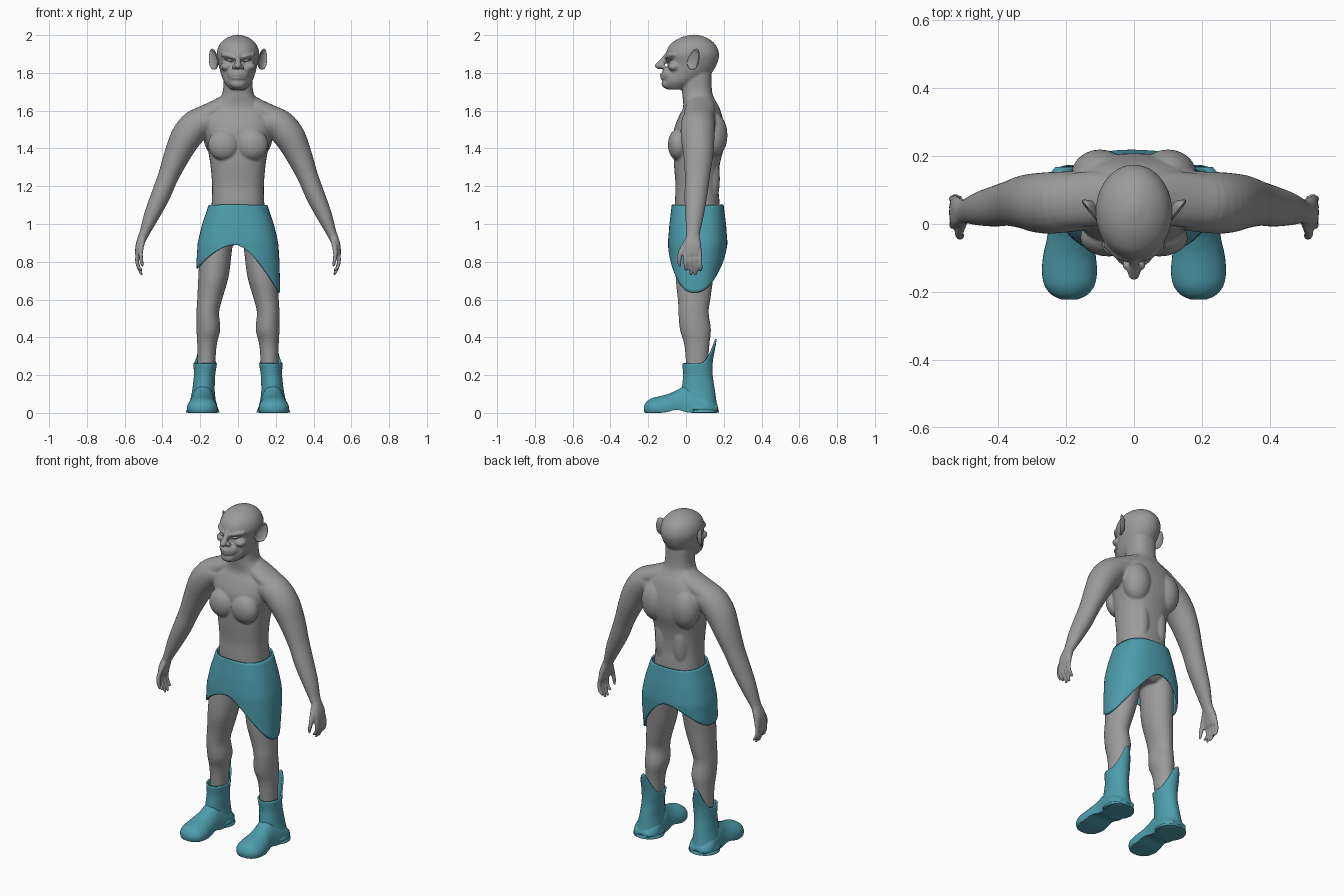
import bpy, bmesh, math
from mathutils import Vector, Matrix

cube = bpy.data.objects.get("Cube")
if cube:
    bpy.data.objects.remove(cube)

X, Y, Z = Vector((1, 0, 0)), Vector((0, 1, 0)), Vector((0, 0, 1))
SIDES = (("left", 1), ("right", -1))


def material(name, rgb):
    m = bpy.data.materials.new(name)
    m.use_nodes = True
    m.diffuse_color = (*rgb, 1)
    bsdf = m.node_tree.nodes["Principled BSDF"]
    bsdf.inputs["Base Color"].default_value = (*rgb, 1)
    bsdf.inputs["Roughness"].default_value = 0.7
    return m


skin = material("grey skin", (0.33, 0.33, 0.33))
teal = material("teal cloth", (0.075, 0.34, 0.42))


def finish(bm, name, mat):
    bmesh.ops.recalc_face_normals(bm, faces=bm.faces)
    for f in bm.faces:
        f.smooth = True
    mesh = bpy.data.meshes.new(name)
    bm.to_mesh(mesh)
    bm.free()
    mesh.materials.append(mat)
    ob = bpy.data.objects.new(name, mesh)
    bpy.context.collection.objects.link(ob)
    return ob


def spline(secs, steps):
    """Catmull-Rom interpolation through cross-sections."""
    pts = [Vector(s) for s in secs]
    out = []
    for i in range(len(pts) - 1):
        a, b, c, d = pts[max(i - 1, 0)], pts[i], pts[i + 1], pts[min(i + 2, len(pts) - 1)]
        for k in range(steps):
            t = k / steps
            out.append(0.5 * (2 * b + (c - a) * t + (2 * a - 5 * b + 4 * c - d) * t ** 2
                              + (3 * b - a - 3 * c + d) * t ** 3))
    return out + [pts[-1]]


def rounded(angle, power):
    c, s = math.cos(angle), math.sin(angle)
    return (math.copysign(abs(c) ** (2 / power), c), math.copysign(abs(s) ** (2 / power), s))


def bridge(bm, rings):
    n = len(rings[0])
    for a, b in zip(rings, rings[1:]):
        for i in range(n):
            bm.faces.new((a[i], a[(i + 1) % n], b[(i + 1) % n], b[i]))


def loft(bm, secs, sx=1, ref=Y, axis=None, power=2, n=24, steps=4, taper=0, floor=None):
    """Closed skin over sections (x, y, z, width radius, depth radius)."""
    rows = spline(secs, steps)
    rings = []
    for i, r in enumerate(rows):
        ahead, behind = rows[min(i + 1, len(rows) - 1)], rows[max(i - 1, 0)]
        t = axis or Vector((ahead - behind)[:3]).normalized()
        v = (ref - t * ref.dot(t)).normalized()
        u = v.cross(t)
        ring = []
        for k in range(n):
            c, s = rounded(math.tau * k / n, power)
            p = Vector(r[:3]) + u * c * max(r[3], .002) * (1 - taper * s) + v * s * max(r[4], .002)
            if floor:
                p.z = max(p.z, floor(p.y))
            ring.append(bm.verts.new((p.x * sx, p.y, p.z)))
        rings.append(ring)
    bridge(bm, rings)
    bm.faces.new(rings[0])
    bm.faces.new(rings[-1])


def blob(bm, centre, radii, sx=1):
    m = Matrix.Translation((centre[0] * sx, centre[1], centre[2])) @ Matrix.Diagonal((*radii, 1))
    bmesh.ops.create_icosphere(bm, subdivisions=3, radius=1, matrix=m)


def sleeve(name, secs, low, high, sx=1, power=2, n=64, rows=20):
    """Open cloth tube; secs are (z, x, y, rx, ry), low and high give edge heights."""
    def at(z):
        for a, b in zip(secs, secs[1:]):
            if z <= b[0]:
                break
        t = min(max((z - a[0]) / (b[0] - a[0]), 0), 1)
        return [p + (q - p) * t for p, q in zip(a, b)][1:]
    bm = bmesh.new()
    rings = []
    for j in range(rows + 1):
        ring = []
        for k in range(n):
            c, s = rounded(math.tau * k / n, power)
            z = low(c, s) + (high(c, s) - low(c, s)) * j / rows
            x, y, rx, ry = at(z)
            ring.append(bm.verts.new(((x + c * rx) * sx, y + s * ry, z)))
        rings.append(ring)
    bridge(bm, rings)
    ob = finish(bm, name, teal)
    soft = ob.modifiers.new("soften", "SMOOTH")
    soft.iterations = 3
    wall = ob.modifiers.new("thickness", "SOLIDIFY")
    wall.thickness = 0.009
    return ob


# Torso, neck and head
bm = bmesh.new()
loft(bm, [(0, .06, .89, .08, .08), (0, .065, .95, .15, .11), (0, .06, 1.1, .14, .118),
          (0, .058, 1.2, .137, .113), (0, .058, 1.32, .147, .122), (0, .07, 1.42, .165, .135),
          (0, .072, 1.5, .185, .135), (0, .077, 1.57, .18, .115), (0, .08, 1.62, .14, .095),
          (0, .06, 1.69, .083, .08), (0, .055, 1.8, .078, .08)], axis=Z, power=2.4, n=40)
loft(bm, [(0, -.05, 1.712, .04, .05), (0, -.025, 1.75, .073, .095), (0, .015, 1.8, .092, .12),
          (0, .035, 1.85, .104, .13), (0, .035, 1.9, .113, .14), (0, .036, 1.95, .098, .12),
          (0, .04, 1.985, .06, .073), (0, .042, 2.002, .012, .015)], axis=Z, n=40)

# Face, centre line
blob(bm, (0, -.095, 1.742), (.042, .035, .028))
blob(bm, (0, -.085, 1.79), (.058, .045, .042))
blob(bm, (0, -.142, 1.838), (.019, .024, .018))
loft(bm, [(0, -.095, 1.9, .015, .015), (0, -.115, 1.87, .014, .017), (0, -.138, 1.842, .019, .02)])
for z, y in ((1.792, -.128), (1.773, -.126)):
    loft(bm, [(-.042, y + .028, z - .003, .007, .009), (0, y, z, .009, .011),
              (.042, y + .028, z - .003, .007, .009)], ref=Y, n=12)

for _, sx in SIDES:
    # Brow, nostril and cheekbone
    loft(bm, [(.012, -.1, 1.879, .009, .014), (.045, -.09, 1.889, .011, .016),
              (.085, -.055, 1.897, .01, .014)], sx, n=12)
    blob(bm, (.021, -.121, 1.832), (.013, .016, .012), sx)
    blob(bm, (.06, -.062, 1.833), (.034, .034, .024), sx)
    # Chest, shoulder blades and back muscles
    blob(bm, (.075, -.04, 1.42), (.084, .056, .085), sx)
    blob(bm, (.1, .145, 1.47), (.085, .075, .12), sx)
    blob(bm, (.06, .12, 1.24), (.05, .06, .16), sx)
    loft(bm, [(.03, .075, 1.66, .045, .06), (.11, .075, 1.61, .05, .08),
              (.22, .065, 1.55, .06, .08)], sx)
    # Arm
    loft(bm, [(.1, .075, 1.54, .07, .085), (.2, .065, 1.535, .082, .09),
              (.268, .062, 1.47, .083, .09), (.32, .065, 1.37, .07, .08),
              (.37, .06, 1.25, .055, .066), (.41, .052, 1.15, .051, .06),
              (.455, .045, 1.05, .042, .05), (.492, .038, .96, .028, .037),
              (.51, .035, .92, .024, .036)], sx)
    # Hand
    loft(bm, [(.5, .037, .945, .022, .033), (.52, .035, .89, .022, .045),
              (.53, .035, .835, .015, .047)], sx, power=2.5)
    for y, tip in ((-.003, .755), (.023, .728), (.049, .728), (.074, .75)):
        loft(bm, [(.526, y, .86, .011, .012), (.535, y, .81, .011, .012),
                  (.526, y + .003, .77, .01, .011), (.508, y + .003, tip, .007, .008)], sx, n=10)
    loft(bm, [(.503, .01, .915, .014, .018), (.515, -.026, .855, .013, .014),
              (.512, -.036, .81, .011, .012), (.505, -.032, .775, .007, .008)], sx, n=10)
    # Leg
    loft(bm, [(.105, .06, .95, .085, .1), (.118, .055, .85, .085, .105),
              (.13, .045, .72, .08, .1), (.15, .043, .6, .066, .086),
              (.16, .04, .53, .06, .08), (.157, .05, .44, .063, .082),
              (.165, .058, .34, .05, .064), (.17, .057, .1, .042, .05)], sx, axis=Z, n=32)

body = finish(bm, "body", skin)
fuse = body.modifiers.new("fuse", "REMESH")
fuse.mode = "VOXEL"
fuse.voxel_size = 0.0062
fuse.use_smooth_shade = True
soft = body.modifiers.new("soften", "SMOOTH")
soft.iterations = 4

# Ears and eyes
ear_normal = Vector((.78, -.62, .05)).normalized()
ear_up = Vector((.22, .25, .9))
for side, sx in SIDES:
    bm = bmesh.new()
    dish = ((-.016, .016, .03), (-.003, .031, .053), (.005, .036, .058), (.008, .031, .052),
            (.001, .022, .038), (-.003, .004, .006))
    loft(bm, [(*(Vector((.127, .045, 1.873)) + ear_normal * d), w, h) for d, w, h in dish],
         sx, ref=ear_up, axis=ear_normal, taper=.25, steps=3, n=32)
    finish(bm, side + "_ear", skin)
    bm = bmesh.new()
    loft(bm, [(.022, -.09, 1.862, .002, .004), (.043, -.092, 1.866, .007, .012),
              (.068, -.071, 1.873, .002, .004)], sx, n=14)
    finish(bm, side + "_eye", skin)

# Wrapped loincloth with a slanted hem


def hem(c, s):
    return .89 - (.26 * c ** 1.4 if c > 0 else .13 * c * c)


sleeve("loincloth", [(.62, 0, .045, .224, .125), (.8, 0, .058, .22, .15), (.9, 0, .062, .214, .158),
                     (1.0, 0, .062, .19, .15), (1.105, 0, .062, .154, .137)],
       hem, lambda c, s: 1.105, power=2.5)


# Boots: shaft with a raised back flap, and a rounded foot with a flat sole
def sole_height(y):
    return .016 * math.exp(-((y + .05) / .045) ** 2)


for side, sx in SIDES:
    sleeve(side + "_boot_shaft",
           [(.015, .187, .08, .085, .093), (.05, .186, .075, .07, .088), (.12, .183, .065, .059, .088),
            (.2, .177, .063, .056, .077), (.27, .173, .06, .063, .081), (.4, .18, .075, .06, .09)],
           lambda c, s: .015, lambda c, s: .265 + .13 * max(s, 0) ** 3.5, sx)
    bm = bmesh.new()
    loft(bm, [(.19, -.222, .022, .025, .015), (.19, -.208, .022, .053, .038),
              (.19, -.18, .022, .074, .056), (.19, -.14, .022, .081, .066),
              (.19, -.09, .022, .077, .08), (.187, -.04, .022, .069, .103),
              (.185, .0, .022, .068, .125), (.186, .06, .022, .074, .11),
              (.187, .12, .022, .076, .07), (.187, .168, .022, .045, .02)],
         sx, ref=Z, axis=Y, n=40, floor=sole_height)
    finish(bm, side + "_boot_foot", teal)
    # Flared sole edge
    bm = bmesh.new()
    loft(bm, [(.187, .09, .001, .088, .084), (.187, .09, .012, .087, .083),
              (.187, .088, .022, .078, .076)], sx, axis=Z, n=40, steps=2)
    finish(bm, side + "_boot_heel", teal)

# Keep hard edges crisp on the boots
bpy.ops.object.select_all(action="DESELECT")
for ob in bpy.context.collection.objects:
    if "_boot_" in ob.name:
        ob.select_set(True)
        bpy.context.view_layer.objects.active = ob
bpy.ops.object.shade_smooth_by_angle(angle=math.radians(50))
